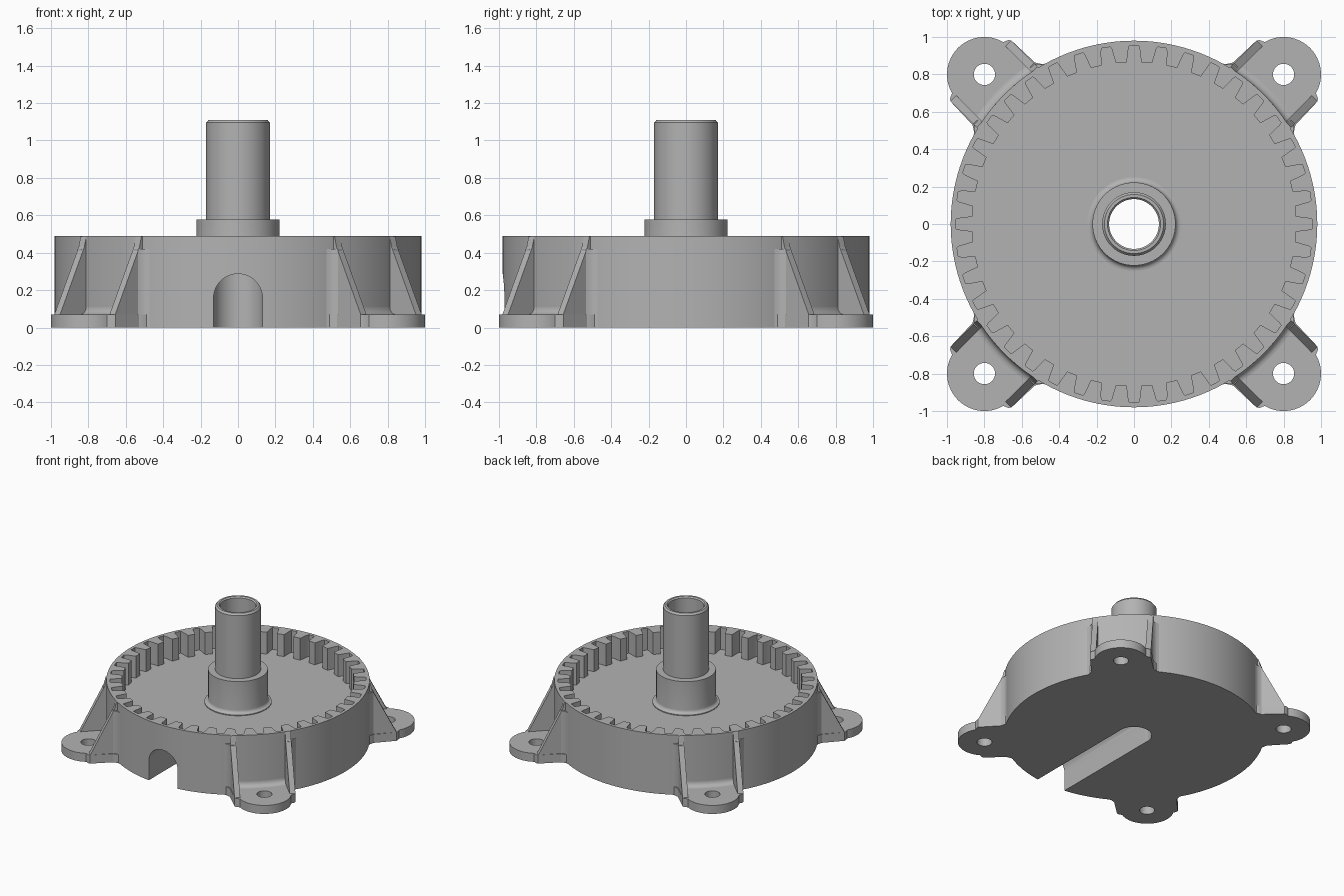
import bpy, bmesh
from math import sin, cos, pi, radians
from mathutils import Matrix

old = bpy.data.objects.get("Cube")
if old:
    bpy.data.objects.remove(old, do_unlink=True)

grey = bpy.data.materials.new("light_grey")
grey.use_nodes = True
grey.diffuse_color = (0.45, 0.45, 0.45, 1)
grey.node_tree.nodes["Principled BSDF"].inputs["Base Color"].default_value = grey.diffuse_color


def finish(name, bm, smooth=True):
    bmesh.ops.remove_doubles(bm, verts=bm.verts, dist=1e-5)
    bmesh.ops.recalc_face_normals(bm, faces=bm.faces)
    mesh = bpy.data.meshes.new(name)
    bm.to_mesh(mesh)
    bm.free()
    mesh.materials.append(grey)
    ob = bpy.data.objects.new(name, mesh)
    bpy.context.collection.objects.link(ob)
    if smooth:
        shade(ob)
    return ob


def shade(ob):
    bpy.ops.object.select_all(action='DESELECT')
    ob.select_set(True)
    bpy.context.view_layer.objects.active = ob
    bpy.ops.object.shade_smooth_by_angle(angle=radians(30))


def prism(name, outline, low, high, upright=False, smooth=True):
    """Extrude an outline: along z, or (upright) an x-z profile along y."""
    bm = bmesh.new()
    place = (lambda a, b, h: (a, h, b)) if upright else (lambda a, b, h: (a, b, h))
    face = bm.faces.new([bm.verts.new(place(a, b, low)) for a, b in outline])
    top = bmesh.ops.extrude_face_region(bm, geom=[face])["geom"]
    verts = [g for g in top if isinstance(g, bmesh.types.BMVert)]
    bmesh.ops.translate(bm, verts=verts, vec=place(0, 0, high - low))
    return finish(name, bm, smooth)


def lathe(name, profile, start=0, sweep=2 * pi, steps=96):
    """Sweep a closed r-z profile around z."""
    bm = bmesh.new()
    verts = [bm.verts.new((r * cos(start), 0 + r * sin(start), z)) for r, z in profile]
    edges = [bm.edges.new((verts[i - 1], verts[i])) for i in range(len(verts))]
    bmesh.ops.spin(bm, geom=verts + edges, cent=(0, 0, 0), axis=(0, 0, 1),
                   angle=sweep, steps=steps)
    return finish(name, bm)


def arc(cx, cy, r, a0, a1, n):
    return [(cx + r * cos(radians(a0 + (a1 - a0) * i / n)),
             cy + r * sin(radians(a0 + (a1 - a0) * i / n))) for i in range(n + 1)]


def circle(cx, cy, r, n):
    return arc(cx, cy, r, 0, 360, n)[:-1]


def cut(ob, cutters):
    for c in cutters:
        mod = ob.modifiers.new("cut", 'BOOLEAN')
        mod.operation, mod.solver, mod.object = 'DIFFERENCE', 'EXACT', c
    bpy.context.view_layer.update()
    result = bpy.data.meshes.new_from_object(
        ob.evaluated_get(bpy.context.evaluated_depsgraph_get()))
    ob.modifiers.clear()
    ob.data = result
    for c in cutters:
        bpy.data.objects.remove(c, do_unlink=True)
    shade(ob)


FLOOR, RIM, TEETH, BORE = 0.31, 0.49, 40, 0.133

# Toothed cavity: each pitch is one gap, wide at the tooth tips and narrow at the root
pitch = 2 * pi / TEETH
gap = [(-0.29, 0.865), (-0.25, 0.895), (-0.2, 0.94), (-0.16, 0.955)]
gap += [(-f, r) for f, r in reversed(gap)]
cavity_line = [(r * sin((k + f) * pitch), r * cos((k + f) * pitch))
               for k in range(TEETH) for f, r in gap]
cavity = prism("cavity_cutter", cavity_line, FLOOR, 0.7)

# Arched slot from the front wall to the bore
slot_line = [(BORE - 0.002, -0.1)] + arc(0, 0.156, BORE - 0.002, 0, 180, 24) + [(0.002 - BORE, -0.1)]
slot = prism("slot_cutter", slot_line, -1.2, 0, upright=True)
bore = prism("bore_cutter", circle(0, 0, BORE, 64), -0.1, 0.7)

housing = prism("housing", circle(0, 0, 0.98, 160), 0, RIM)
cut(housing, [cavity, slot, bore])

# Hollow column: filleted foot, collar and chamfered tube
foot = [(0.25, FLOOR - 0.01), (0.25, FLOOR + 0.006)] + arc(0.25, FLOOR + 0.034, 0.028, 270, 180, 5)
lathe("column", [(BORE, FLOOR - 0.01)] + foot +
      [(0.222, 0.578), (0.17, 0.578), (0.17, 1.095), (0.158, 1.11),
       (0.142, 1.11), (BORE, 1.1)])

# Mounting ear parts, laid out along +x
half = [(0.9, 0.265), (0.95, 0.258), (0.985, 0.236), (1.158, 0.23), (1.17, 0.22)]
ear_line = [(x, -y) for x, y in half] + arc(1.131, 0, 0.2, -75, 75, 32) + half[::-1]
ear = prism("mounting_ear", ear_line, 0, 0.07)
cut(ear, [prism("hole_cutter", circle(1.131, 0, 0.057, 32), -0.1, 0.2)])

rib_line = [(0.948, 0.05), (1.158, 0.05), (1.158, 0.07), (0.975, 0.43), (0.96, 0.488), (0.948, 0.488)]
ribs = [prism("ear_rib", rib_line, s * 0.187, s * 0.23, upright=True, smooth=False) for s in (-1, 1)]

blend_line = [(0.948, 0.2), (0.932, 0.29), (0.95, 0.256), (0.963, 0.241), (0.985, 0.23), (0.985, 0.2)]
blends = [prism("rib_blend", [(x, s * y) for x, y in blend_line], 0, 0.42) for s in (-1, 1)]

fillet = lathe("ear_fillet", [(0.965, 0.06)] + arc(1.02, 0.11, 0.04, 270, 180, 6) + [(0.965, 0.11)],
               radians(-11.3), radians(22.6), 16)

# Repeat the ear at the four corners
for part in [ear, fillet] + ribs + blends:
    for k in range(4):
        ob = part if k == 0 else part.copy()
        if k:
            bpy.context.collection.objects.link(ob)
        ob.matrix_world = Matrix.Rotation(radians(45 + 90 * k), 4, 'Z')
